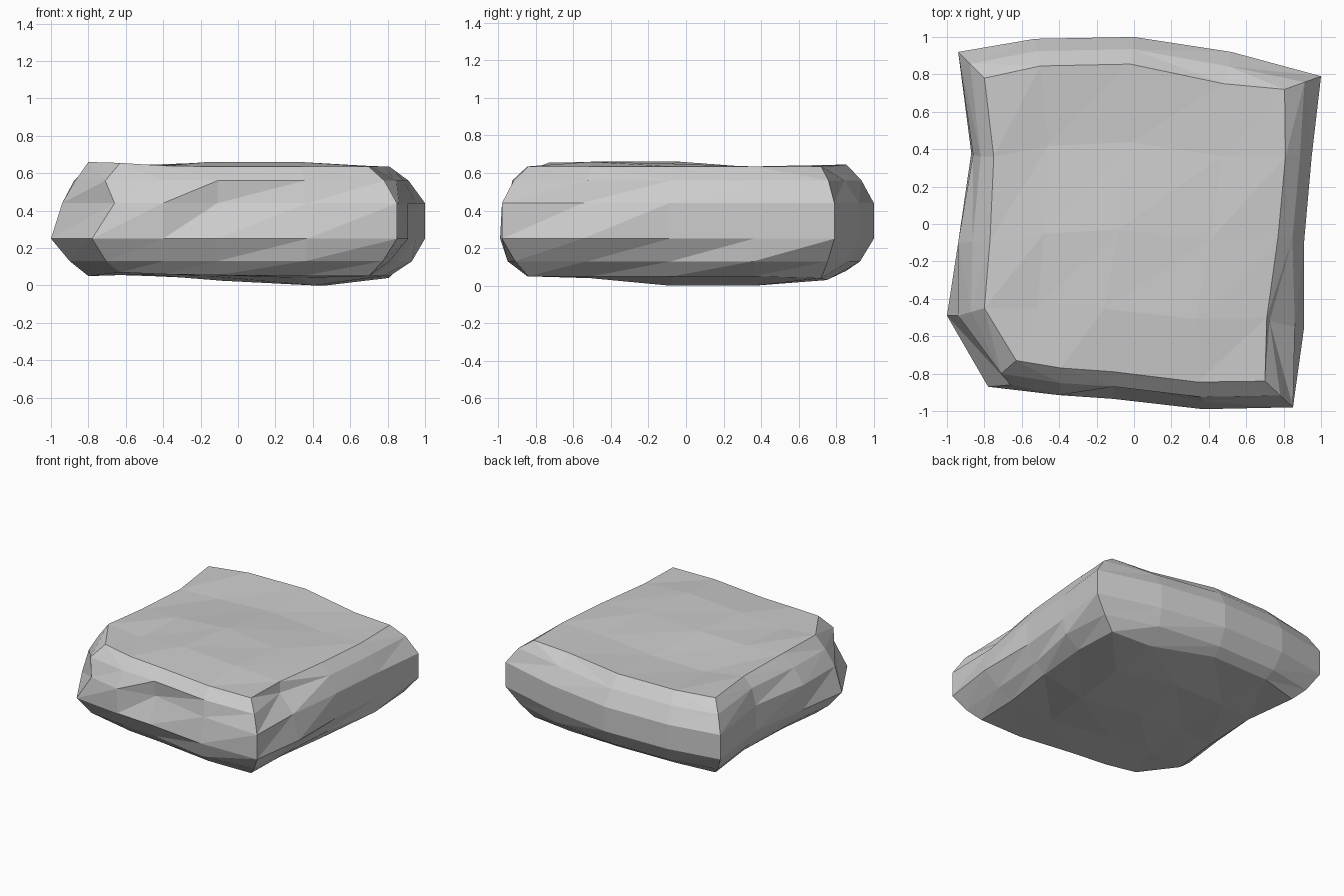
import bpy, bmesh

if "Cube" in bpy.data.objects:
    bpy.data.objects.remove(bpy.data.objects["Cube"])

# Outlines run counter-clockwise from the front-left corner, four steps per side
rim = [(-.63, -.73), (-.39, -.77), (-.11, -.79), (.34, -.845),
       (.70, -.84), (.71, -.50), (.77, -.07), (.81, .36),
       (.805, .72), (.48, .75), (-.02, .855), (-.50, .845),
       (-.80, .78), (-.75, .36), (-.77, -.09), (-.80, -.45)]
waist = [(-.78, -.87), (-.40, -.915), (-.11, -.935), (.37, -.99),
         (.85, -.98), (.91, -.55), (.91, -.09), (.95, .36),
         (1, .79), (.52, .92), (0, 1), (-.53, .99),
         (-.94, .92), (-.87, .38), (-.94, -.10), (-1, -.49)]
top_z = [.655, .64, .635, .635, .635, .635, .635, .635,
         .635, .635, .645, .645, .64, .635, .645, .66]
bottom_z = [.07, .06, .055, .05, .05, .05, .05, .05,
            .04, .03, .08, .08, .06, .06, .06, .05]


def mix(a, b, t):
    return [(p[0] + (q[0] - p[0]) * t, p[1] + (q[1] - p[1]) * t) for p, q in zip(a, b)]


def lift(pts, z):
    return [(x, y, z) for x, y in pts]


# Shoulder and foot loops sit between rims and waist, with local dents and bulges
shoulder = mix(rim, waist, .55)
shoulder[0], shoulder[5], shoulder[13] = (-.71, -.80), (.725, -.52), (-.82, .36)
shoulder[15] = (-.87, -.47)
upper = list(waist)
upper[0], upper[15], upper[13] = (-.66, -.86), (-.94, -.49), (-.86, .37)
upper[2], upper[3], upper[5] = (-.11, -.855), (.37, -.95), (.86, -.55)
foot = mix(rim, waist, .5)
foot[3], foot[7], foot[9] = (.36, -.95), (.93, .36), (.50, .87)
rings = [[(x, y, z) for (x, y), z in zip(rim, bottom_z)],
         lift(foot, .13),
         lift(waist, .25),
         lift(upper, .44),
         lift(shoulder, .56),
         [(x, y, z) for (x, y), z in zip(rim, top_z)]]

bm = bmesh.new()
loops = [[bm.verts.new(p) for p in ring] for ring in rings]

# Rounded sides in triangles; the top band uses the opposite diagonal
for k, (low, high) in enumerate(zip(loops, loops[1:])):
    for i in range(16):
        j = (i + 1) % 16
        if k == 4:
            bm.faces.new((low[i], low[j], high[i]))
            bm.faces.new((low[j], high[j], high[i]))
        else:
            bm.faces.new((low[i], low[j], high[j]))
            bm.faces.new((low[i], high[j], high[i]))


def cap(loop, heights, flip):
    """Fill a loop with a 4 x 4 grid blended from its edges."""
    g = {}
    for k in range(4):
        g[k, 0], g[4, k] = loop[k], loop[4 + k]
        g[4 - k, 4], g[0, 4 - k] = loop[8 + k], loop[12 + k]
    for j in range(1, 4):
        for i in range(1, 4):
            u, v = i / 4, j / 4
            p = (g[0, j].co * (1 - u) + g[4, j].co * u
                 + g[i, 0].co * (1 - v) + g[i, 4].co * v
                 - g[0, 0].co * (1 - u) * (1 - v) - g[4, 0].co * u * (1 - v)
                 - g[0, 4].co * (1 - u) * v - g[4, 4].co * u * v)
            p.z = heights[j - 1][i - 1]
            g[i, j] = bm.verts.new(p)
    for j in range(4):
        for i in range(4):
            a, b, c, d = g[i, j], g[i + 1, j], g[i + 1, j + 1], g[i, j + 1]
            for tri in ((a, b, c), (a, c, d)):
                bm.faces.new(tri[::-1] if flip else tri)


# Gently uneven top and underside
cap(loops[-1], [(.635, .66, .66), (.645, .66, .65), (.615, .625, .63)], False)
cap(loops[0], [(.06, .05, .04), (.06, .025, 0), (.05, .03, 0)], True)

mesh = bpy.data.meshes.new("stone_slab")
bm.to_mesh(mesh)
bm.free()
slab = bpy.data.objects.new("stone_slab", mesh)
bpy.context.collection.objects.link(slab)
